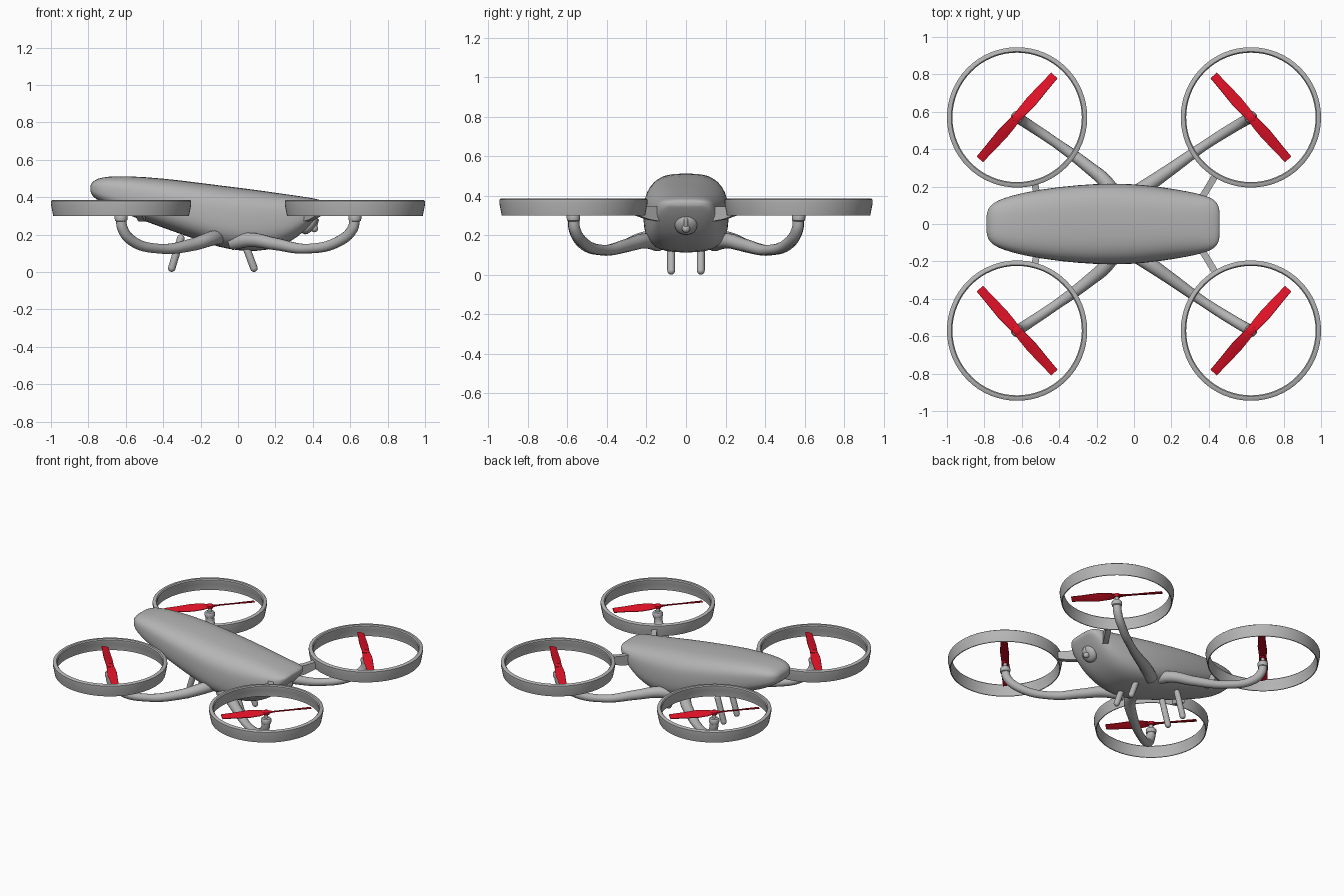
import bpy, bmesh, math
from mathutils import Vector, Matrix

if "Cube" in bpy.data.objects:
    bpy.data.objects.remove(bpy.data.objects["Cube"])


def material(name, rgb):
    m = bpy.data.materials.new(name)
    m.diffuse_color = (*rgb, 1)
    m.use_nodes = True
    m.node_tree.nodes["Principled BSDF"].inputs["Base Color"].default_value = m.diffuse_color
    return m


GREY = material("grey_plastic", (0.46, 0.46, 0.46))
RED = material("red_blades", (0.75, 0.006, 0.02))


def loft(name, rings, mat, closed=False, angle=40):
    """Skin a list of equal-length point loops."""
    bm = bmesh.new()
    vs = [[bm.verts.new(p) for p in ring] for ring in rings]
    n = len(vs[0])
    pairs = list(zip(vs, vs[1:])) + ([(vs[-1], vs[0])] if closed else [])
    for a, b in pairs:
        for i in range(n):
            bm.faces.new((a[i], a[(i + 1) % n], b[(i + 1) % n], b[i]))
    if not closed:
        bm.faces.new(vs[0])
        bm.faces.new(vs[-1])
    bmesh.ops.recalc_face_normals(bm, faces=bm.faces)
    me = bpy.data.meshes.new(name)
    bm.to_mesh(me)
    bm.free()
    ob = bpy.data.objects.new(name, me)
    bpy.context.collection.objects.link(ob)
    me.materials.append(mat)
    bpy.ops.object.select_all(action='DESELECT')
    ob.select_set(True)
    bpy.context.view_layer.objects.active = ob
    bpy.ops.object.shade_smooth_by_angle(angle=math.radians(angle))
    return ob


def revolve(name, profile, origin, axis, mat, steps=32, closed=False, squash=1.0):
    """Spin (radius, height) points around an axis through origin."""
    rot = Vector((0, 0, 1)).rotation_difference(Vector(axis)).to_matrix()
    rings = []
    for r, h in profile:
        rings.append([Vector(origin) + rot @ Vector((r * squash * math.cos(t), r * math.sin(t), h))
                      for t in (2 * math.pi * i / steps for i in range(steps))])
    return loft(name, rings, mat, closed)


def tube(name, pts, radii, mat):
    cu = bpy.data.curves.new(name, 'CURVE')
    cu.dimensions = '3D'
    cu.bevel_depth = 1.0
    cu.bevel_resolution = 5
    cu.use_fill_caps = True
    cu.resolution_u = 8
    sp = cu.splines.new('BEZIER')
    sp.bezier_points.add(len(pts) - 1)
    for bp, p, r in zip(sp.bezier_points, pts, radii):
        bp.co, bp.radius = p, r
        bp.handle_left_type = bp.handle_right_type = 'AUTO'
    cu.materials.append(mat)
    ob = bpy.data.objects.new(name, cu)
    bpy.context.collection.objects.link(ob)
    return ob


def capsule(r, length, n=5):
    a = [math.pi / 2 * i / n for i in range(n + 1)]
    low = [(max(r * math.sin(t), .001), r - r * math.cos(t)) for t in a]
    return low + [(q, length - h) for q, h in reversed(low)]


# Fuselage: x, top z, bottom z, half width
stations = [(-.79, .462, .432, .045), (-.78, .482, .408, .085), (-.75, .501, .383, .115),
            (-.70, .511, .355, .138), (-.60, .515, .309, .168), (-.40, .502, .236, .201),
            (-.20, .477, .165, .216), (-.10, .464, .132, .217), (0, .452, .114, .214),
            (.10, .439, .110, .204), (.20, .425, .125, .190), (.29, .412, .166, .174),
            (.35, .403, .214, .161), (.40, .395, .267, .146), (.435, .387, .313, .126),
            (.453, .378, .341, .095), (.458, .370, .350, .07)]
rings = []
for x, top, bot, w in stations:
    ring = []
    for i in range(32):
        t = 2 * math.pi * i / 32
        c, s = math.cos(t), math.sin(t)
        power = 2 / 2.9
        ring.append((x, w * math.copysign(abs(c) ** power, c),
                     (top + bot) / 2 + (top - bot) / 2 * math.copysign(abs(s) ** power, s)))
    rings.append(ring)
body = loft("fuselage", rings, GREY, angle=60)
sub = body.modifiers.new("smooth", 'SUBSURF')
sub.levels = sub.render_levels = 1

# Four rotor units, mirrored in x and y
ARMS = {-1: [(-.10, .13, .19), (-.14, .21, .18), (-.25, .31, .145), (-.42, .435, .125),
             (-.57, .535, .17), (-.618, .566, .235), (-.625, .57, .285)],
        1: [(-.03, .14, .16), (.07, .205, .172), (.20, .295, .150), (.37, .415, .125),
            (.54, .522, .165), (.612, .563, .23), (.625, .57, .285)]}
ARM_RADII = (.042, .039, .033, .026, .028, .029, .028)
GUARD = [(.375, .38), (.375, .362), (.363, .30), (.357, .30), (.353, .345),
         (.346, .366), (.346, .378), (.352, .385), (.369, .385)]
BLADE = [(-.30, .046, 14), (-.22, .052, 18), (-.12, .064, 24), (-.05, .056, 20), (0, .046, 0),
         (.05, .056, -20), (.12, .064, -24), (.22, .052, -18), (.30, .046, -14)]
# Guard bracket inner and outer ends, per side
BRACKETS = {-1: ((-.512, .12), (-.53, .215)), 1: ((.36, .135), (.432, .254))}

for sx, side in ((-1, "left"), (1, "right")):
    for sy, end in ((-1, "front"), (1, "back")):
        tag = f"{end}_{side}_"
        cx, cy = .625 * sx, .57 * sy
        tube(tag + "arm", [(x, y * sy, z) for x, y, z in ARMS[sx]], ARM_RADII, GREY)
        revolve(tag + "guard_ring", GUARD, (cx, cy, 0), (0, 0, 1), GREY, 64, True)
        revolve(tag + "motor", [(.022, .268), (.032, .274), (.034, .285), (.034, .302),
                                (.028, .310), (.014, .313), (.012, .345)],
                (cx, cy, 0), (0, 0, 1), GREY, 24)

        # Twisted two-blade propeller
        ang = math.radians(48.4)
        sections = []
        for r, w, pitch in BLADE:
            p, th = math.radians(pitch), .005
            loop = []
            for v, h in ((-w / 2, -th / 2), (0, -th), (w / 2, -th / 2),
                         (w / 2, th / 2), (0, th), (-w / 2, th / 2)):
                y = v * math.cos(p) - h * math.sin(p)
                z = v * math.sin(p) + h * math.cos(p)
                px = r * math.cos(ang) - y * math.sin(ang)
                py = r * math.sin(ang) + y * math.cos(ang)
                loop.append((cx - sx * px, cy + sy * py, .35 + z))
            sections.append(loop)
        loft(tag + "propeller", sections, RED, angle=30)
        revolve(tag + "propeller_hub", [(.022, .338), (.024, .342), (.024, .357), (.018, .361)],
                (cx, cy, 0), (0, 0, 1), RED, 20)

        # Flat bracket joining the guard ring to the fuselage
        (ax, ay), (bx, by) = BRACKETS[sx]
        d = Vector((bx - ax, by - ay)).normalized() * .018
        ends = []
        for x, y, lo, hi in ((ax, ay, .27, .345), ((ax + bx) / 2, (ay + by) / 2, .28, .345),
                             (bx, by, .302, .355)):
            ends.append([(x - d.y, (y + d.x) * sy, lo), (x + d.y, (y - d.x) * sy, lo),
                         (x + d.y, (y - d.x) * sy, hi), (x - d.y, (y + d.x) * sy, hi)])
        loft(tag + "guard_bracket", ends, GREY)

# Four peg legs
for sx, top, foot, side in ((-1, (-.30, .20), (-.36, .006), "left"),
                            (1, (.03, .17), (.092, .006), "right")):
    for sy, end in ((-1, "front"), (1, "back")):
        a = Vector((foot[0], .075 * sy, foot[1] - .004))
        b = Vector((top[0], .075 * sy, top[1]))
        revolve(f"{end}_{side}_leg", capsule(.02, (b - a).length), a, (b - a).normalized(), GREY, 16)

# Nose camera: rounded housing, lens and small stalk on the slanted nose
axis = Vector((.8, 0, -.6))
base = Vector((.365, 0, .265))
housing = [(.052, 0), (.058, .018), (.055, .032), (.044, .043), (.025, .049), (.002, .051)]
revolve("camera_housing", housing, base, axis, GREY, 32)
revolve("camera_lens", capsule(.02, .044), base + axis * .03, axis, GREY, 20)
revolve("camera_stalk", capsule(.011, .06), base + axis * .045 + Vector((.008, 0, -.008)),
        (.25, 0, .97), GREY, 12)
